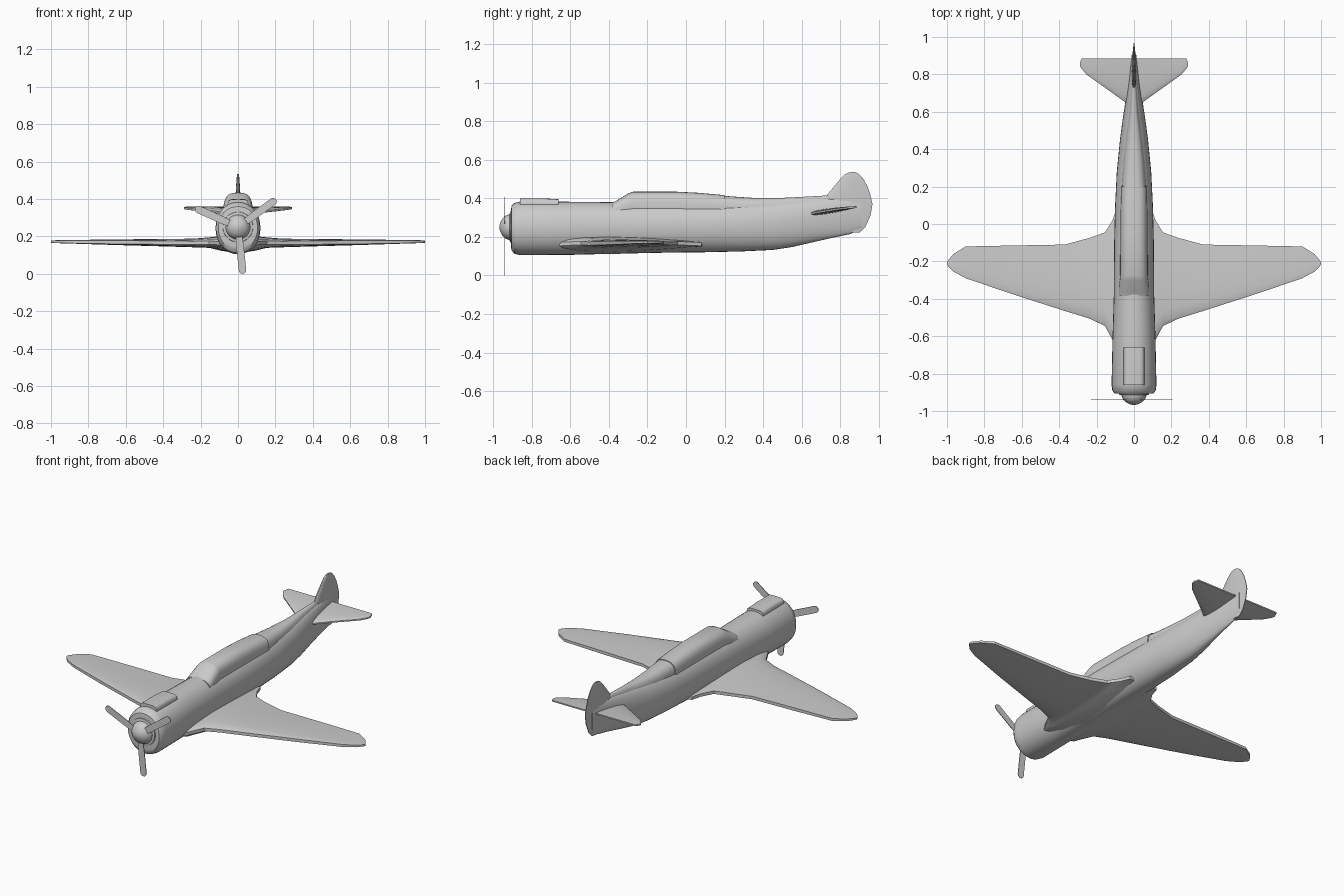
import bpy, bmesh
from math import sin, cos, pi, radians, sqrt

if "Cube" in bpy.data.objects:
    bpy.data.objects.remove(bpy.data.objects["Cube"])


def finish(name, bm, angle=35):
    bmesh.ops.remove_doubles(bm, verts=bm.verts, dist=1e-5)
    bmesh.ops.recalc_face_normals(bm, faces=bm.faces)
    me = bpy.data.meshes.new(name)
    bm.to_mesh(me)
    bm.free()
    ob = bpy.data.objects.new(name, me)
    bpy.context.collection.objects.link(ob)
    bpy.ops.object.select_all(action='DESELECT')
    ob.select_set(True)
    bpy.context.view_layer.objects.active = ob
    bpy.ops.object.shade_smooth_by_angle(angle=radians(angle))
    return ob


def loft(name, rings, angle=35):
    """Skin a list of equal-length closed rings and cap both ends."""
    bm = bmesh.new()
    vs = [[bm.verts.new(p) for p in r] for r in rings]
    n = len(rings[0])
    for a, b in zip(vs, vs[1:]):
        for i in range(n):
            j = (i + 1) % n
            bm.faces.new((a[i], a[j], b[j], b[i]))
    bm.faces.new(vs[0])
    bm.faces.new(vs[-1])
    return finish(name, bm, angle)


def oval(y, zb, zt, w, e=2.1, n=32):
    """Superellipse ring across the y axis."""
    zc, h = (zb + zt) / 2, (zt - zb) / 2
    def p(v):
        return abs(v) ** (2 / e) * (1 if v >= 0 else -1)
    return [(w * p(cos(2 * pi * i / n)), y, zc + h * p(sin(2 * pi * i / n)))
            for i in range(n)]


def foil(le, te, lo, hi, edge):
    """Blunt-edged airfoil outline as (y, height) pairs."""
    shape = [(0, 0), (.04, .5), (.15, .85), (.35, 1), (.6, .8), (.85, .35), (1, 0)]
    mid = (lo + hi) / 2
    def pts(z):
        e = mid + (edge if z > mid else -edge)
        return [(le + (te - le) * f, e + (z - e) * k) for f, k in shape]
    return pts(hi) + pts(lo)[::-1]


def mirror(ob):
    m = ob.modifiers.new("mirror", 'MIRROR')
    m.use_axis[0] = True


# Fuselage with rounded cowling lip
body = [(-.907, .145, .345, .09), (-.905, .13, .36, .105), (-.89, .112, .375, .116),
        (-.86, .105, .383, .12), (-.62, .106, .382, .115), (-.38, .112, .38, .108),
        (-.1, .118, .38, .106), (.1, .12, .38, .101), (.28, .124, .38, .092),
        (.45, .132, .385, .075), (.55, .147, .39, .062), (.65, .17, .394, .047),
        (.75, .193, .4, .032), (.85, .214, .4, .02), (.91, .24, .39, .011)]
loft("fuselage", [oval(*s) for s in body])

# Cowling inner ring, spinner and dorsal air intake
ZC = .25
loft("cowl_ring", [oval(y, ZC - r, ZC + r, r, 2) for y, r in
                   [(-.89, .085), (-.912, .08), (-.915, .068)]])
loft("spinner", [oval(y, ZC - r, ZC + r, r, 2, 24) for y, r in
                 [(-.9, .066), (-.92, .066), (-.94, .057), (-.953, .043),
                  (-.963, .024), (-.968, .006)]])
loft("air_intake", [oval(y, .28, z, .056, 5, 24) for y, z in
                    [(-.86, .399), (-.75, .4), (-.66, .395)]])

# Canopy and the spine running to the fin
loft("canopy", [oval(y, .27, z, w, 2.8) for y, z, w in
                [(-.385, .376, .082), (-.365, .385, .081), (-.3, .425, .077),
                 (-.275, .434, .074), (-.05, .434, .073), (.07, .428, .072),
                 (.2, .416, .07)]])
loft("spine", [oval(y, .27, z, w, 2.6) for y, z, w in
               [(-.25, .43, .069), (-.05, .43, .069), (.2, .412, .066),
                (.35, .402, .055), (.48, .401, .042), (.6, .407, .028),
                (.74, .415, .014)]])

# Wing half: x, leading edge, trailing edge, bottom, top
wing = [(0, -.66, .09, .11, .2), (.095, -.655, .08, .124, .2), (.115, -.62, .02, .13, .199),
        (.155, -.545, -.045, .139, .195), (.24, -.505, -.075, .142, .188),
        (.37, -.465, -.11, .146, .187), (.65, -.375, -.115, .154, .184),
        (.9, -.29, -.12, .162, .181), (.965, -.255, -.16, .164, .18),
        (.99, -.23, -.19, .165, .179), (1, -.215, -.205, .166, .178)]
mirror(loft("wing", [[(x, y, z) for y, z in
                      foil(a, b, lo, hi, min(.009, (hi - lo) * .4))]
                     for x, a, b, lo, hi in wing], 30))

# Tailplane half, tilted nose down
tail = [(0, .62, .885, .014), (.045, .65, .885, .013), (.15, .725, .885, .01),
        (.255, .80, .885, .007), (.28, .83, .885, .006), (.29, .845, .86, .005)]
mirror(loft("tailplane", [[(x, y, z + .355 - (.885 - y) * .15 * (1 - x)) for y, z in
                           foil(a, b, -t, t, .004)] for x, a, b, t in tail], 30))

# Fin and rudder, lofted upward
fin = [(.222, .85, .9, .008), (.25, .8, .93, .011), (.31, .73, .957, .014),
       (.37, .71, .967, .014), (.415, .73, .957, .013), (.46, .767, .942, .011),
       (.5, .8, .92, .008), (.525, .825, .898, .006), (.535, .85, .88, .004)]
loft("fin", [[(x, y, z) for y, x in foil(a, b, -t, t, .002)]
             for z, a, b, t in fin], 30)

# Three flat propeller blades with round tips
for k in range(3):
    a = radians(-84 + 120 * k)
    outline = [(.03, -.016), (.1, -.02)]
    outline += [(.231 + .02 * cos(t), .02 * sin(t))
                for t in (-pi / 2 + pi * i / 8 for i in range(9))]
    outline += [(.1, .02), (.03, .016)]
    loft("propeller_blade", [[(r * cos(a) - s * sin(a), y, ZC + r * sin(a) + s * cos(a))
                              for r, s in outline] for y in (-.942, -.938)])
